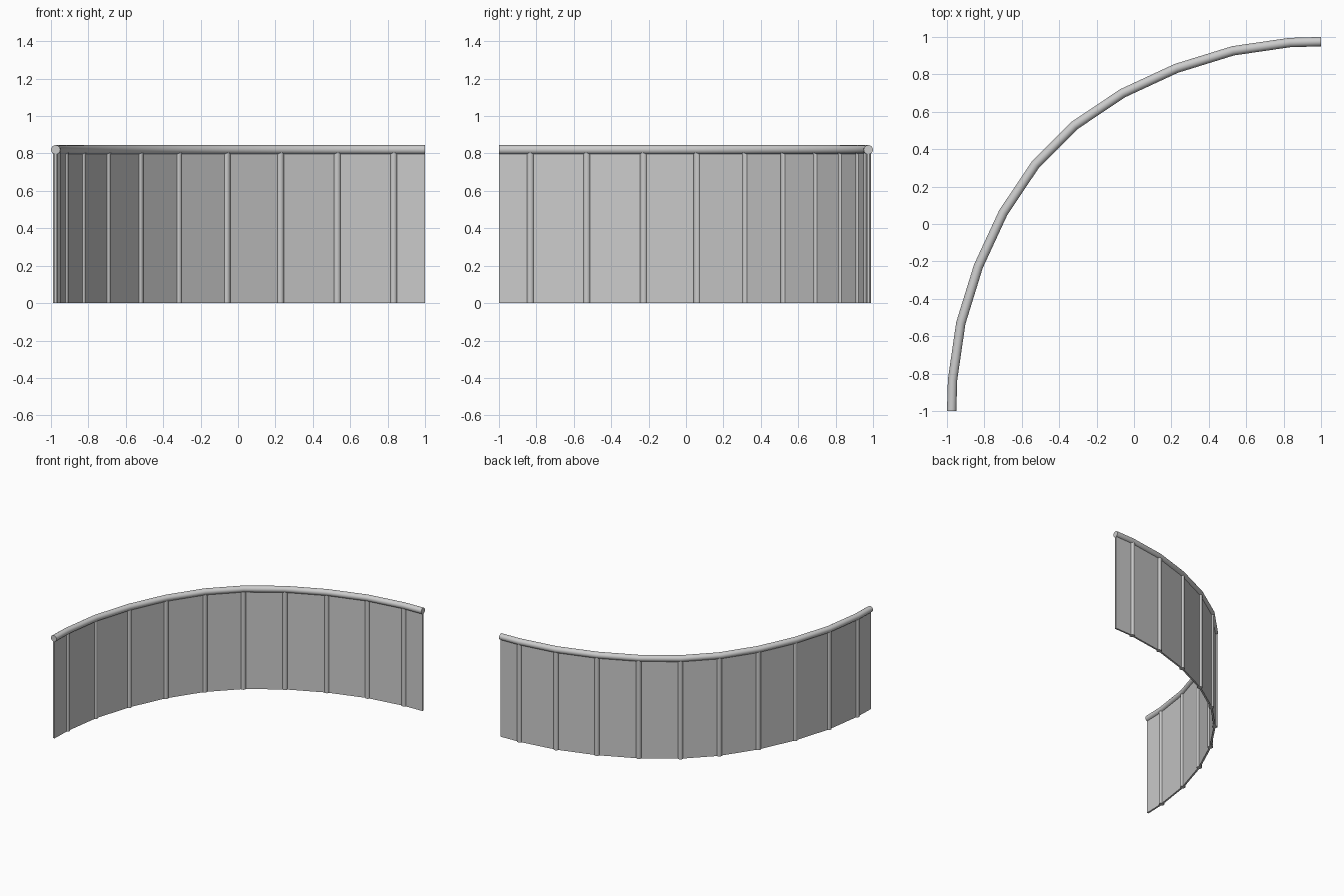
import bpy, bmesh
from mathutils import Vector

if "Cube" in bpy.data.objects:
    bpy.data.objects.remove(bpy.data.objects["Cube"])

# Plan path of the railing: half of it, mirrored across the diagonal (x,y)->(-y,-x)
half = [(1.0, 0.975), (0.832, 0.970), (0.530, 0.926), (0.226, 0.832),
        (-0.061, 0.699), (-0.319, 0.526)]
path = [Vector(p) for p in half + [(-y, -x) for x, y in reversed(half)]]


def miters():
    """Offset direction at each path point, scaled for mitred joints."""
    out = []
    for i in range(len(path)):
        if i == 0:
            n = Vector((0, 1))
        elif i == len(path) - 1:
            n = Vector((-1, 0))
        else:
            a = (path[i] - path[i - 1]).normalized()
            b = (path[i + 1] - path[i]).normalized()
            t = (a + b).normalized()
            n = Vector((t.y, -t.x)) / t.dot(a)
        out.append(n)
    return out


def sweep(name, profile, smooth):
    """Sweep a closed (offset, height) profile along the path."""
    bm = bmesh.new()
    rings = []
    for p, n in zip(path, miters()):
        rings.append([bm.verts.new((p.x + n.x * o, p.y + n.y * o, z)) for o, z in profile])
    k = len(profile)
    for r, s in zip(rings, rings[1:]):
        for j in range(k):
            bm.faces.new((r[j], r[(j + 1) % k], s[(j + 1) % k], s[j]))
    bm.faces.new(rings[0])
    bm.faces.new(rings[-1])
    bmesh.ops.recalc_face_normals(bm, faces=bm.faces)
    me = bpy.data.meshes.new(name)
    bm.to_mesh(me)
    bm.free()
    ob = bpy.data.objects.new(name, me)
    bpy.context.collection.objects.link(ob)
    if smooth:
        smooth_shade(ob)
    return ob


def smooth_shade(ob):
    bpy.ops.object.select_all(action='DESELECT')
    ob.select_set(True)
    bpy.context.view_layer.objects.active = ob
    bpy.ops.object.shade_smooth_by_angle(angle=0.7)


# Round handrail
circle = [Vector((0.025, 0)) for _ in range(16)]
from math import cos, sin, pi
circle = [(0.025 * cos(2 * pi * i / 16), 0.82 + 0.025 * sin(2 * pi * i / 16)) for i in range(16)]
sweep("handrail", circle, True)

# Thin infill panels, faceted between posts
t = 0.007
sweep("infill_panel", [(-t, 0), (t, 0), (t, 0.81), (-t, 0.81)], False)

# Round posts at every bend
for i, p in enumerate(path[1:-1]):
    bpy.ops.mesh.primitive_cylinder_add(vertices=16, radius=0.02, depth=0.81,
                                        location=(p.x, p.y, 0.405))
    post = bpy.context.object
    post.name = f"post_{i + 1}"
    smooth_shade(post)
